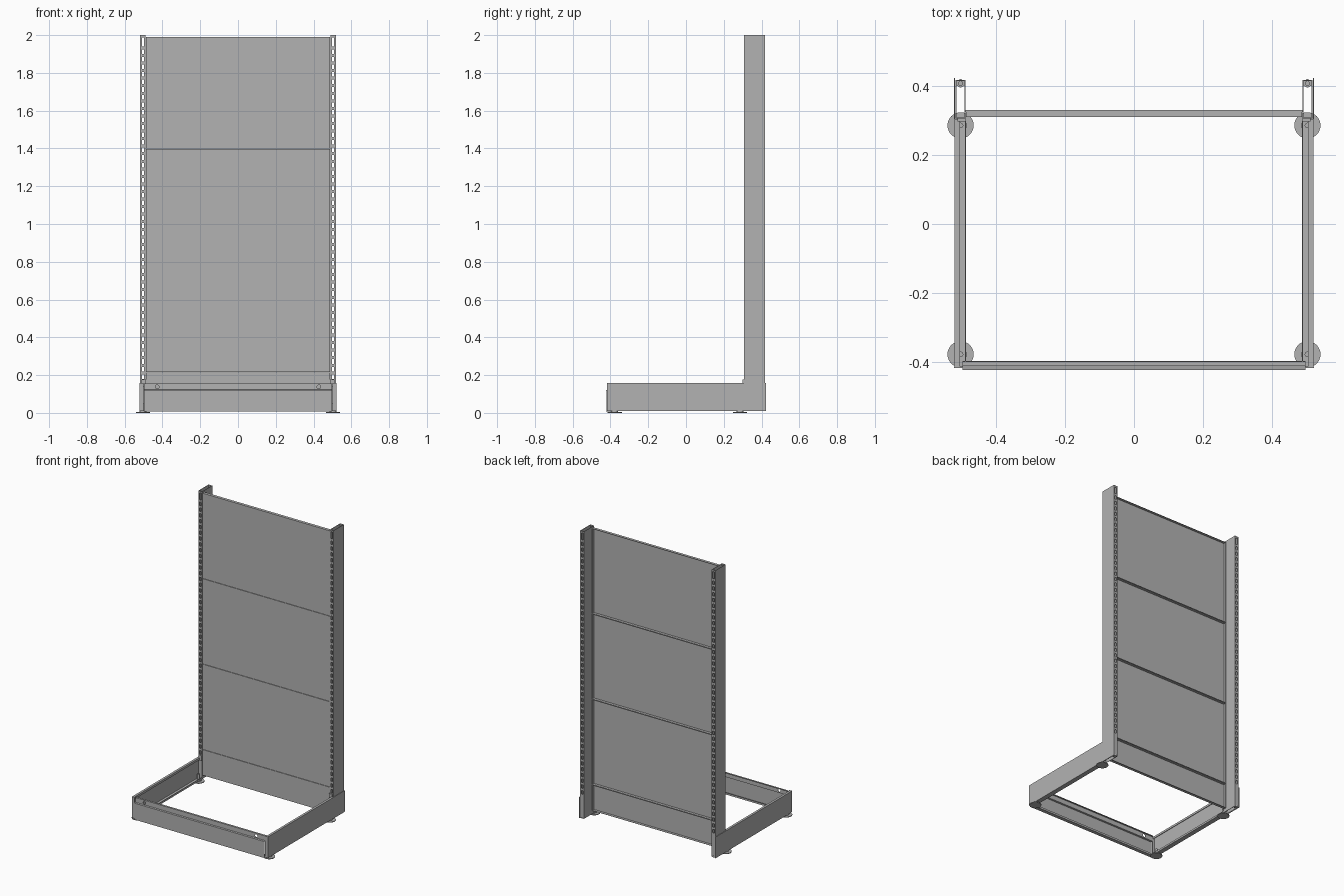
import bpy, bmesh, math
from mathutils import Vector, Matrix

cube = bpy.data.objects.get("Cube")
if cube:
    bpy.data.objects.remove(cube, do_unlink=True)

grey = bpy.data.materials.new("painted_steel_grey")
grey.use_nodes = True
COLOUR = (0.45, 0.45, 0.45, 1)
grey.diffuse_color = COLOUR
for node in grey.node_tree.nodes:
    if node.type == 'BSDF_PRINCIPLED':
        node.inputs["Base Color"].default_value = COLOUR

GAUGE = 0.003  # sheet thickness


def finish(name, bm, smooth=False):
    bmesh.ops.recalc_face_normals(bm, faces=bm.faces)
    mesh = bpy.data.meshes.new(name)
    bm.to_mesh(mesh)
    bm.free()
    mesh.materials.append(grey)
    obj = bpy.data.objects.new(name, mesh)
    bpy.context.collection.objects.link(obj)
    if smooth:
        bpy.ops.object.select_all(action='DESELECT')
        obj.select_set(True)
        bpy.context.view_layer.objects.active = obj
        bpy.ops.object.shade_smooth_by_angle()
    return obj


def add_box(bm, lo, hi):
    lo, hi = Vector(lo), Vector(hi)
    size = hi - lo
    bmesh.ops.create_cube(bm, size=1, matrix=Matrix.Translation((lo + hi) / 2)
                          @ Matrix.Diagonal((*size, 1)))


def add_cylinder(bm, centre, radius, z0, z1, sides=32):
    x, y = centre
    bmesh.ops.create_cone(bm, cap_ends=True, segments=sides, radius1=radius,
                          radius2=radius, depth=z1 - z0,
                          matrix=Matrix.Translation((x, y, (z0 + z1) / 2)))


def folded_sheet(name, points, step):
    """Extrude an open 3D profile by a vector and thicken it into sheet metal."""
    bm = bmesh.new()
    step = Vector(step)
    a = [bm.verts.new(p) for p in points]
    b = [bm.verts.new(Vector(p) + step) for p in points]
    for i in range(len(points) - 1):
        bm.faces.new((a[i], a[i + 1], b[i + 1], b[i]))
    obj = finish(name, bm)
    mod = obj.modifiers.new("thickness", 'SOLIDIFY')
    mod.thickness = GAUGE
    mod.offset = 0
    return obj


# Slotted uprights: plain side walls, ladder-like front and back walls
X_IN, X_OUT = 0.489, 0.518
Y_FRONT, Y_BACK = 0.306, 0.418
Z_LOW, Z_TOP = 0.012, 2.0
PITCH, SLOT_H, SLOT_W = 0.04, 0.024, 0.012


def upright(name, side):
    bm = bmesh.new()

    def wall(x0, x1, y0, y1, z0, z1):
        xs = sorted((side * x0, side * x1))
        add_box(bm, (xs[0], y0, z0), (xs[1], y1, z1))

    wall(X_IN, X_IN + GAUGE, Y_FRONT, Y_BACK, Z_LOW, Z_TOP)
    wall(X_OUT - GAUGE, X_OUT, Y_FRONT, Y_BACK, Z_LOW, Z_TOP)
    mid = (X_IN + X_OUT) / 2
    s0, s1 = mid - SLOT_W / 2, mid + SLOT_W / 2
    for y in (Y_FRONT, Y_BACK - GAUGE):
        wall(X_IN, s0, y, y + GAUGE, Z_LOW, Z_TOP)
        wall(s1, X_OUT, y, y + GAUGE, Z_LOW, Z_TOP)
        wall(s0, s1, y, y + GAUGE, Z_LOW, 0.18)
        z = 0.18 + SLOT_H
        while z < Z_TOP - PITCH:
            wall(s0, s1, y, y + GAUGE, z, z + PITCH - SLOT_H)
            z += PITCH
        wall(s0, s1, y, y + GAUGE, Z_TOP - 0.012, Z_TOP)
    finish(name, bm)


# Base legs, end plates, hooks and feet on both sides
for word, side in (("left", 1), ("right", -1)):
    upright(word + "_upright", side)

    lip = [(0.506, 0.142), (0.506, 0.156), (0.520, 0.156),
           (0.520, 0.012), (0.489, 0.012), (0.489, 0.024)]
    folded_sheet(word + "_base_leg", [(side * x, -0.414, z) for x, z in lip],
                 (0, 0.718, 0))

    bm = bmesh.new()
    x0, x1 = sorted((side * 0.5185, side * 0.5215))
    add_box(bm, (x0, 0.304, 0.0105), (x1, 0.423, 0.1575))
    finish(word + "_leg_rear_plate", bm)

    bm = bmesh.new()
    x0, x1 = sorted((side * 0.500, side * 0.5215))
    add_box(bm, (x0, -0.417, 0.0105), (x1, -0.414, 0.1575))
    finish(word + "_leg_front_plate", bm)

    bm = bmesh.new()
    x0, x1 = sorted((side * 0.487, side * 0.512))
    add_box(bm, (x0, 0.298, 0.14), (x1, 0.306, 0.176))
    finish(word + "_leg_hook", bm)

    for place, y in (("front", -0.378), ("rear", 0.286)):
        bm = bmesh.new()
        centre = (side * 0.503, y)
        add_cylinder(bm, centre, 0.038, 0, 0.005)
        add_cylinder(bm, centre, 0.018, 0.005, 0.010)
        add_cylinder(bm, centre, 0.008, 0.010, 0.05, 16)
        finish(f"{word}_{place}_foot", bm, True)

    bm = bmesh.new()
    add_cylinder(bm, (side * 0.503, 0.408), 0.013, 0.012, 0.022, 6)
    add_cylinder(bm, (side * 0.503, 0.408), 0.007, 0.022, 0.05, 16)
    finish(word + "_rear_bolt", bm, True)

# Back panels: shallow trays open to the rear, stacked between the uprights
P_FRONT, P_BACK, P_HALF, GAP = 0.311, 0.330, 0.487, 0.002
seams = [0.035, 0.215] + [0.215 + 0.5917 * i for i in (1, 2, 3)]
for i, (low, high) in enumerate(zip(seams, seams[1:])):
    bm = bmesh.new()
    add_box(bm, (-P_HALF, P_FRONT, low + GAP), (P_HALF, P_BACK, high - GAP))
    bm.normal_update()
    rear = [f for f in bm.faces if f.normal.y > 0.9]
    bmesh.ops.delete(bm, geom=rear, context='FACES_ONLY')
    tray = finish(f"back_panel_{i + 1}", bm)
    mod = tray.modifiers.new("thickness", 'SOLIDIFY')
    mod.thickness = GAUGE
    mod.offset = 0

# Front kick plate with a stepped top strip and two round holes
kick = [(-0.399, 0.020), (-0.399, 0.008), (-0.422, 0.008), (-0.422, 0.120),
        (-0.411, 0.122), (-0.411, 0.154), (-0.399, 0.154)]
plate = folded_sheet("front_kick_plate", [(-0.498, y, z) for y, z in kick],
                     (0.996, 0, 0))
bm = bmesh.new()
for x in (-0.428, 0.428):
    bmesh.ops.create_cone(bm, cap_ends=True, segments=24, radius1=0.010,
                          radius2=0.010, depth=0.02,
                          matrix=Matrix.Translation((x, -0.411, 0.138))
                          @ Matrix.Rotation(math.pi / 2, 4, 'X'))
cutter = finish("hole_cutter", bm)
cutter.hide_render = True
cutter.hide_viewport = True
cut = plate.modifiers.new("holes", 'BOOLEAN')
cut.operation = 'DIFFERENCE'
cut.object = cutter
cut.solver = 'EXACT'
